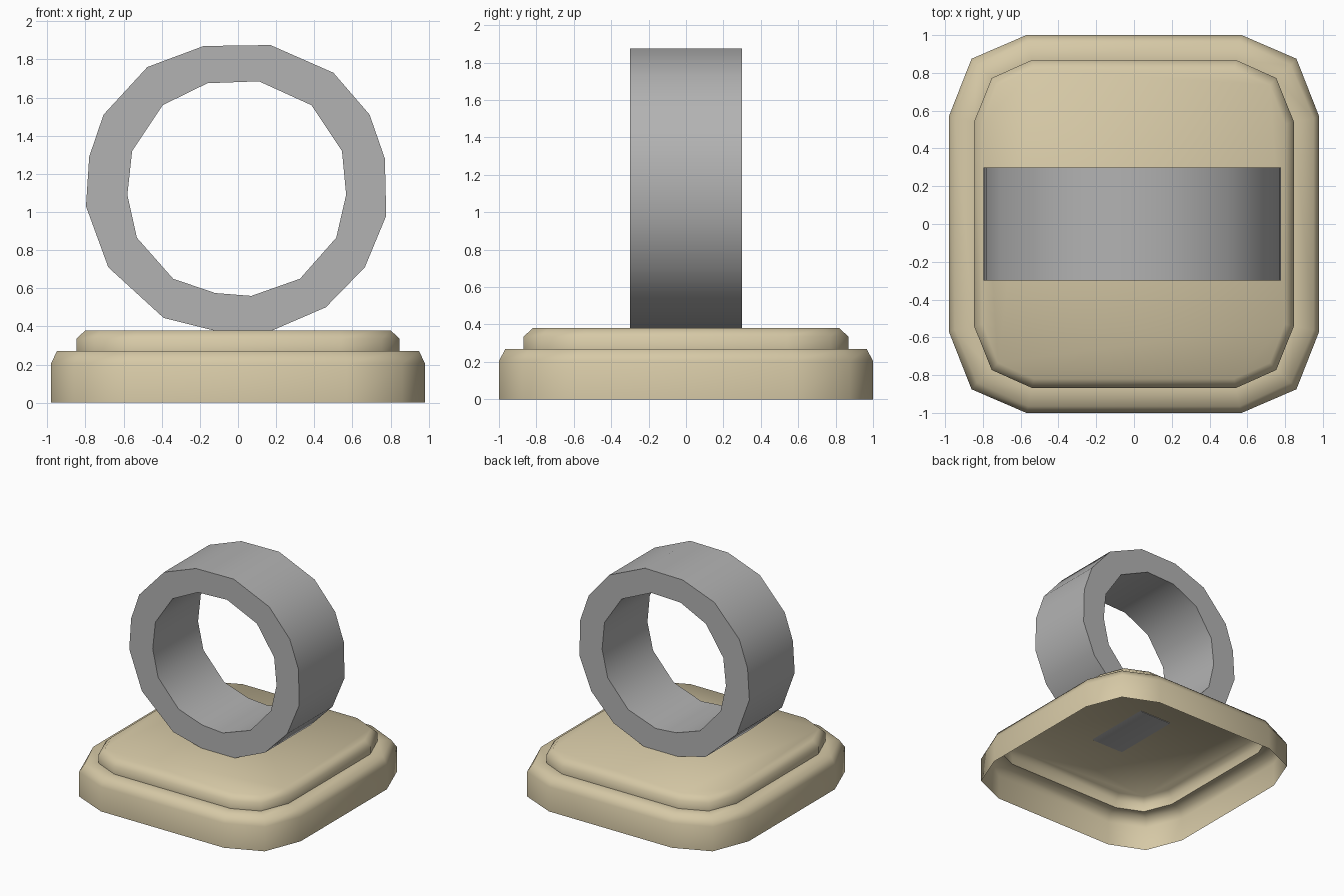
import bpy, bmesh, math
from mathutils import Vector

cube = bpy.data.objects.get("Cube")
if cube:
    bpy.data.objects.remove(cube)


def make_material(name, rgb):
    mat = bpy.data.materials.new(name)
    mat.use_nodes = True
    mat.diffuse_color = (*rgb, 1)
    mat.node_tree.nodes["Principled BSDF"].inputs["Base Color"].default_value = (*rgb, 1)
    return mat


def finish(bm, name, mat, angle):
    mesh = bpy.data.meshes.new(name)
    bm.to_mesh(mesh)
    bm.free()
    obj = bpy.data.objects.new(name, mesh)
    bpy.context.collection.objects.link(obj)
    mesh.materials.append(mat)
    bpy.ops.object.select_all(action="DESELECT")
    obj.select_set(True)
    bpy.context.view_layer.objects.active = obj
    bpy.ops.object.shade_smooth_by_angle(angle=math.radians(angle))
    return obj


def outline(long, mid, short):
    """Rounded rectangle from one corner, mirrored into four quadrants."""
    corner = [long, mid, short]
    pts = []
    for sx, sy, step in ((1, 1, 1), (-1, 1, -1), (-1, -1, 1), (1, -1, -1)):
        pts += [(sx * x, sy * y) for x, y in corner[::step]]
    return pts


cream = make_material("cream", (0.67, 0.58, 0.38))
grey = make_material("grey", (0.45, 0.45, 0.45))

# Stepped base: an open-bottomed shell lofted through outlines
lower = outline((0.98, 0.57), (0.86, 0.875), (0.57, 1.0))
lower_rim = outline((0.95, 0.56), (0.83, 0.84), (0.56, 0.965))
upper = outline((0.847, 0.54), (0.753, 0.773), (0.54, 0.868))
upper_rim = outline((0.80, 0.53), (0.72, 0.735), (0.53, 0.82))
levels = [(lower, 0), (lower, 0.205), (lower_rim, 0.27),
          (upper, 0.27), (upper, 0.335), (upper_rim, 0.38)]
bm = bmesh.new()
rings = [[bm.verts.new((x, y, z)) for x, y in pts] for pts, z in levels]
for a, b in zip(rings, rings[1:]):
    for i in range(len(a)):
        j = (i + 1) % len(a)
        bm.faces.new((a[i], a[j], b[j], b[i]))
bm.faces.new(rings[-1])
finish(bm, "base", cream, 75)

# Irregular hoop: outer and inner profiles filled and extruded in depth
outer = [(-.18, 1.87), (.17, 1.875), (.5, 1.73), (.69, 1.51), (.77, 1.28),
         (.777, .98), (.665, .71), (.46, .5), (.17, .375), (-.11, .375),
         (-.39, .445), (-.68, .71), (-.797, 1.03), (-.78, 1.29),
         (-.705, 1.51), (-.475, 1.76)]
inner = [(-.16, 1.675), (.11, 1.685), (.385, 1.56), (.545, 1.32), (.567, 1.09),
         (.515, .865), (.325, .65), (.07, .56), (-.12, .575), (-.34, .65),
         (-.53, .865), (-.58, 1.09), (-.555, 1.32), (-.395, 1.56)]
bm = bmesh.new()
for loop in (outer, inner):
    vs = [bm.verts.new((x, -0.3, z)) for x, z in loop]
    for i, v in enumerate(vs):
        bm.edges.new((v, vs[i - 1]))
bmesh.ops.triangle_fill(bm, edges=bm.edges[:], use_beauty=True, normal=Vector((0, -1, 0)))
ext = bmesh.ops.extrude_face_region(bm, geom=bm.faces[:], use_keep_orig=True)
moved = [g for g in ext["geom"] if isinstance(g, bmesh.types.BMVert)]
bmesh.ops.translate(bm, verts=moved, vec=(0, 0.6, 0))
bmesh.ops.recalc_face_normals(bm, faces=bm.faces[:])
finish(bm, "hoop", grey, 60)
